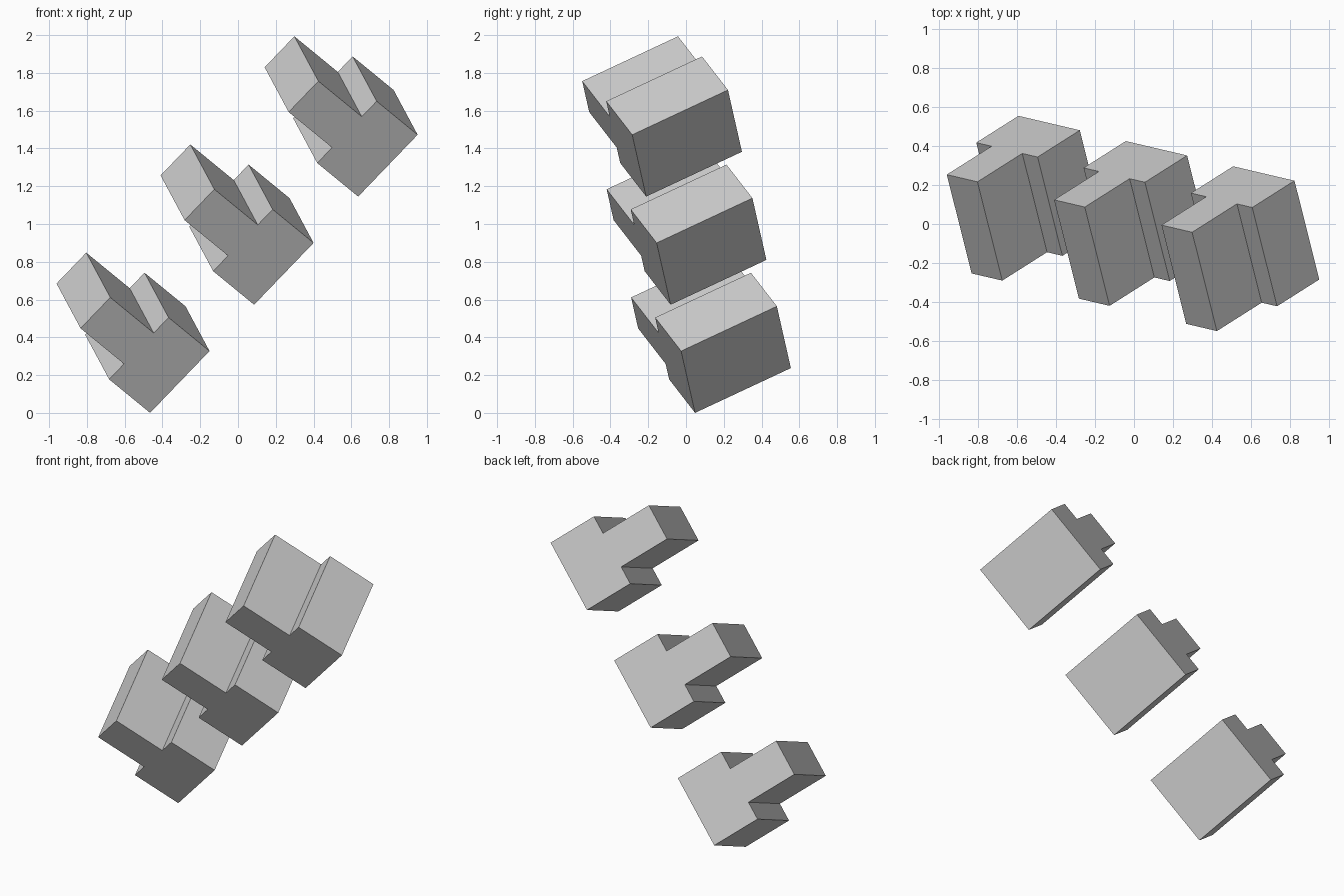
import bpy
import bmesh
from mathutils import Vector, Matrix

cube = bpy.data.objects.get("Cube")
if cube:
    bpy.data.objects.remove(cube, do_unlink=True)

# Single grey material
grey = bpy.data.materials.new("plain grey")
grey.use_nodes = True
colour = (0.6, 0.6, 0.6, 1)
grey.diffuse_color = colour
grey.node_tree.nodes["Principled BSDF"].inputs["Base Color"].default_value = colour

# Block proportions
STEM_HALF, BAR_HALF = 0.115, 0.23
STEM_LENGTH, TOTAL_LENGTH = 0.331, 0.643
DEPTH, SPACING = 0.574, 0.805

# Tilted frame: across the bar, along the stem, and through the depth
across = Vector((0.685, -0.161, 0.712)).normalized()
along = Vector((0.695, 0.44, -0.568))
along = (along - across * along.dot(across)).normalized()
through = across.cross(along)
tilt = Matrix((across, along, through)).transposed().to_4x4()
stem_end = Vector((-0.204, -0.4015, 1.102))

# T-shaped profile, one half mirrored to the other
half = [(STEM_HALF, 0), (STEM_HALF, STEM_LENGTH),
        (BAR_HALF, STEM_LENGTH), (BAR_HALF, TOTAL_LENGTH)]
profile = half + [(-x, y) for x, y in reversed(half)]


def make_block(name, step):
    bm = bmesh.new()
    face = bm.faces.new([bm.verts.new((x, y, 0)) for x, y in profile])
    result = bmesh.ops.extrude_face_region(bm, geom=[face], use_keep_orig=True)
    moved = [g for g in result["geom"] if isinstance(g, bmesh.types.BMVert)]
    bmesh.ops.translate(bm, verts=moved, vec=(0, 0, DEPTH))
    bmesh.ops.recalc_face_normals(bm, faces=bm.faces)
    mesh = bpy.data.meshes.new(name)
    bm.to_mesh(mesh)
    bm.free()
    mesh.materials.append(grey)
    block = bpy.data.objects.new(name, mesh)
    bpy.context.collection.objects.link(block)
    block.matrix_world = Matrix.Translation(stem_end + across * SPACING * step) @ tilt


# Three blocks in a rising diagonal row
for step, name in ((-1, "lower_block"), (0, "middle_block"), (1, "upper_block")):
    make_block(name, step)
